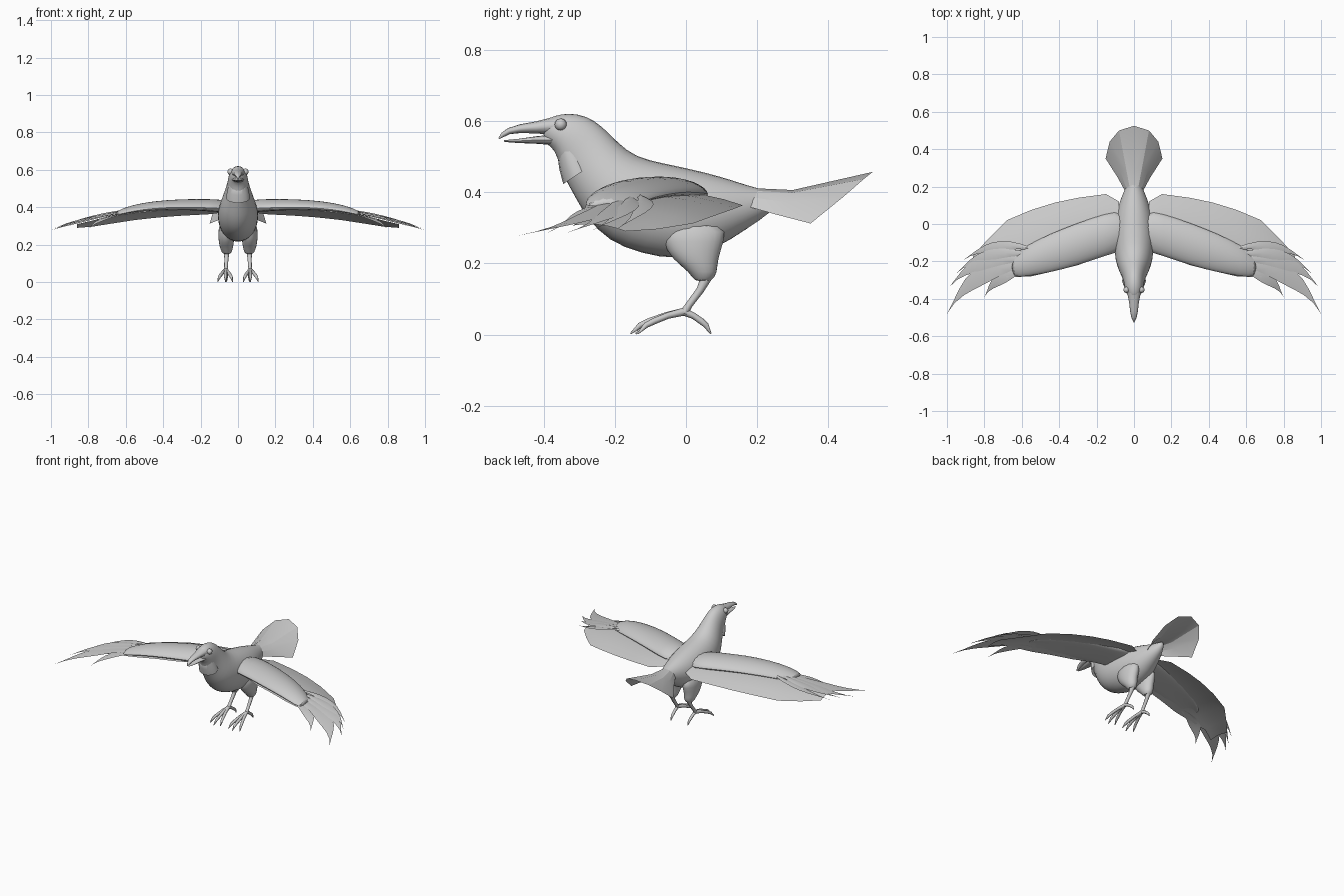
import bpy, bmesh
from math import sin, cos, pi, radians
from mathutils import Vector

if "Cube" in bpy.data.objects:
    bpy.data.objects.remove(bpy.data.objects["Cube"])


def finish(name, bm, mirror=False, subdiv=0, angle=50):
    bmesh.ops.recalc_face_normals(bm, faces=bm.faces)
    me = bpy.data.meshes.new(name)
    bm.to_mesh(me)
    bm.free()
    ob = bpy.data.objects.new(name, me)
    bpy.context.collection.objects.link(ob)
    bpy.ops.object.select_all(action='DESELECT')
    ob.select_set(True)
    bpy.context.view_layer.objects.active = ob
    bpy.ops.object.shade_smooth_by_angle(angle=radians(angle))
    if mirror:
        ob.modifiers.new("mirror", 'MIRROR')
    if subdiv:
        m = ob.modifiers.new("smooth", 'SUBSURF')
        m.levels = m.render_levels = subdiv
    return ob


def skin(bm, rings, closed=True, caps=True):
    rows = [[bm.verts.new(p) for p in r] for r in rings]
    n = len(rows[0])
    for a, b in zip(rows, rows[1:]):
        for i in range(n if closed else n - 1):
            j = (i + 1) % n
            bm.faces.new((a[i], a[j], b[j], b[i]))
    if closed and caps:
        bm.faces.new(rows[0])
        bm.faces.new(rows[-1])


def side_rings(sections, n=16):
    # each section: top (y, z), bottom (y, z), half width
    out = []
    for yt, zt, yb, zb, w in sections:
        c, h = Vector((0, (yt + yb) / 2, (zt + zb) / 2)), Vector((0, (yt - yb) / 2, (zt - zb) / 2))
        out.append([c + h * cos(2 * pi * i / n) + Vector((w * sin(2 * pi * i / n), 0, 0)) for i in range(n)])
    return out


def tube(bm, pts, radii, n=8):
    pts = [Vector(p) for p in pts]
    rings = []
    for k, p in enumerate(pts):
        d = pts[min(k + 1, len(pts) - 1)] - pts[max(k - 1, 0)]
        q = d.to_track_quat('Z', 'Y')
        rings.append([p + q @ Vector((radii[k] * cos(2 * pi * i / n), radii[k] * sin(2 * pi * i / n), 0))
                      for i in range(n)])
    skin(bm, rings)


def feather(bm, root, ctrl, tip, width, steps=8):
    a, b, c = Vector(root), Vector(ctrl), Vector(tip)
    rows = []
    for k in range(steps + 1):
        t = k / steps
        p = a * (1 - t) ** 2 + b * 2 * t * (1 - t) + c * t * t
        d = (b - a) * (1 - t) + (c - b) * t
        s = Vector((-d.y, d.x, 0)).normalized()
        w = width * (0.25 + 0.75 * sin(pi * min(1, t * 1.1 + 0.05) ** 1.2)) * (1 - t ** 4)
        rows.append([p - s * w, p + Vector((0, 0, 0.006 * (1 - t))), p + s * w])
    skin(bm, rows, closed=False)


# body, neck and head
bm = bmesh.new()
skin(bm, side_rings([
    (-.405, .600, -.40, .538, .022), (-.37, .616, -.378, .528, .040), (-.33, .624, -.362, .50, .050),
    (-.28, .617, -.352, .46, .055), (-.235, .588, -.335, .425, .061), (-.19, .54, -.31, .38, .077),
    (-.14, .50, -.28, .325, .096), (-.06, .483, -.22, .260, .109), (.0, .471, -.13, .225, .111),
    (.07, .454, -.02, .205, .106), (.12, .439, .08, .235, .085), (.17, .421, .17, .295, .058),
    (.22, .406, .24, .342, .030), (.27, .404, .26, .375, .010)]))
finish("body", bm, subdiv=1)

# shaggy throat feathers
bm = bmesh.new()
skin(bm, side_rings([(-.31, .57, -.362, .512, .044), (-.28, .51, -.356, .465, .058),
                     (-.262, .478, -.345, .423, .064)]))
finish("throat_feathers", bm)

# open beak
bm = bmesh.new()
skin(bm, side_rings([(-.37, .612, -.37, .560, .036), (-.42, .599, -.42, .565, .026),
                     (-.465, .591, -.465, .566, .021), (-.50, .580, -.495, .563, .015),
                     (-.518, .567, -.51, .556, .008), (-.527, .552, -.524, .549, .002)], 12))
finish("upper_beak", bm)
bm = bmesh.new()
skin(bm, side_rings([(-.37, .562, -.37, .532, .034), (-.42, .557, -.42, .536, .024),
                     (-.47, .550, -.47, .538, .016), (-.512, .546, -.51, .541, .004)], 12))
finish("lower_beak", bm)

# eyes
bm = bmesh.new()
bmesh.ops.create_uvsphere(bm, u_segments=14, v_segments=8, radius=.017)
bmesh.ops.translate(bm, verts=bm.verts, vec=(.040, -.352, .590))
finish("eye", bm, mirror=True)

# feathered arm of the wing: x, lead y, trail y, centre z, half thickness
bm = bmesh.new()
rings = []
for x, yl, yt, z, h in [(.05, -.15, .08, .398, .036), (.15, -.17, .06, .404, .034), (.3, -.225, .01, .409, .029),
                        (.45, -.262, -.05, .402, .025), (.57, -.283, -.11, .386, .020), (.66, -.29, -.17, .362, .008)]:
    c, r = (yl + yt) / 2, (yt - yl) / 2
    rings.append([(x, c + r * cos(2 * pi * i / 14), z + h * sin(2 * pi * i / 14) - .008 * cos(4 * pi * i / 14))
                  for i in range(14)])
skin(bm, rings)
finish("wing_arm", bm, mirror=True, subdiv=1)

# thin flight surface: x, lead y, lead z, trail y, trail z
bm = bmesh.new()
rows = []
for x, yl, zl, yt, zt in [(.08, -.15, .39, .12, .372), (.15, -.165, .39, .16, .363), (.3, -.22, .385, .14, .355),
                          (.42, -.25, .38, .115, .346), (.55, -.28, .368, .075, .332), (.68, -.285, .35, .02, .312),
                          (.78, -.275, .326, -.08, .296), (.86, -.32, .306, -.17, .290)]:
    row = []
    for k in range(7):
        t = k / 6
        row.append((x, yl + (yt - yl) * t, zl + (zt - zl) * t + .07 * (yt - yl) * 4 * t * (1 - t)))
    rows.append(row)
skin(bm, rows, closed=False)
finish("wing_surface", bm, mirror=True)

# fanned wing tip feathers: root, bend, tip, half width
bm = bmesh.new()
for f in [((.58, -.24, .365), (.74, -.27, .350), (.80, -.39, .285), .035),
          ((.60, -.22, .372), (.86, -.22, .330), (1.0, -.48, .276), .050),
          ((.58, -.19, .380), (.85, -.16, .345), (.99, -.34, .284), .038),
          ((.57, -.16, .386), (.82, -.13, .358), (.95, -.265, .292), .030),
          ((.56, -.13, .388), (.76, -.08, .368), (.915, -.195, .296), .026)]:
    feather(bm, *f)
finish("wing_tip_feathers", bm, mirror=True)

# tent shaped tail fan
bm = bmesh.new()
rim = [(0, .525, .457), (.08, .50, .437), (.13, .44, .385), (.152, .35, .312)]
base = [(0, .17, .412), (.018, .17, .405), (.034, .17, .388), (.042, .165, .362)]
mid = [(0, .30, .406), (.042, .295, .398), (.072, .28, .372), (.088, .25, .338)]
skin(bm, [base, mid, rim], closed=False)
finish("tail", bm, mirror=True, angle=20)

# thighs: z, centre x, y, half width x, half depth y
bm = bmesh.new()
rings = [[(cx + rx * cos(2 * pi * i / 12), cy + ry * sin(2 * pi * i / 12), z) for i in range(12)]
         for z, cx, cy, rx, ry in [(.32, .058, .02, .045, .10), (.26, .062, .02, .046, .09),
                                   (.21, .063, .025, .042, .066), (.175, .061, .050, .034, .040),
                                   (.147, .060, .048, .022, .026)]]
skin(bm, rings)
finish("thigh", bm, mirror=True, subdiv=1)

# lower legs
bm = bmesh.new()
tube(bm, [(.060, .062, .17), (.062, .040, .125), (.064, .010, .085), (.065, -.006, .060)],
     [.017, .011, .010, .012])
finish("lower_leg", bm, mirror=True)

# toes with claws: three forward, one back
bm = bmesh.new()
for dx, dy in [(.043, -.130), (.002, -.150), (-.036, -.135), (-.004, .076)]:
    tube(bm, [(.065 + dx * t, -.006 + dy * t, z)
              for t, z in [(0, .064), (.35, .053), (.65, .037), (.82, .026), (1, .002)]],
         [.011, .009, .009, .008, .002])
finish("toes", bm, mirror=True)
